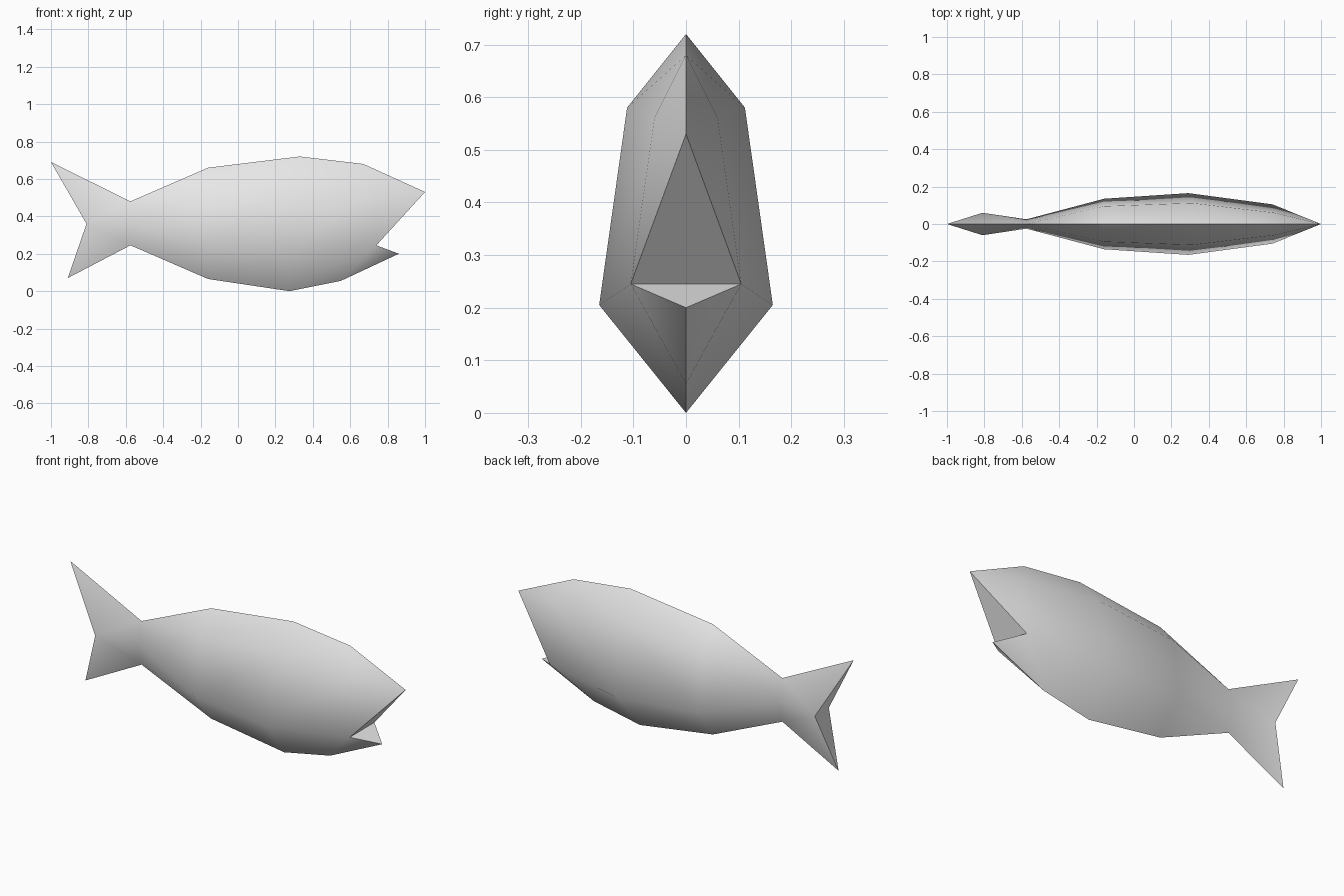
import bpy
import bmesh
import math

if "Cube" in bpy.data.objects:
    bpy.data.objects.remove(bpy.data.objects["Cube"], do_unlink=True)

# One plain grey material
grey = bpy.data.materials.new("plain_grey")
grey.use_nodes = True
colour = (0.8, 0.8, 0.8, 1)
grey.diffuse_color = colour
grey.node_tree.nodes["Principled BSDF"].inputs["Base Color"].default_value = colour

# Named landmarks of one half: x, half width, z
POINTS = {
    # back line, nose to tail
    "nose": (1, 0, 0.53),
    "crown": (0.67, 0, 0.68),
    "back_front": (0.33, 0, 0.72),
    "back_rear": (-0.16, 0, 0.66),
    "stalk_top": (-0.575, 0, 0.48),
    "tail_top": (-1, 0, 0.69),
    # shoulder ridge
    "cheek": (0.75, 0.06, 0.56),
    "shoulder_front": (0.31, 0.112, 0.58),
    "shoulder_rear": (-0.16, 0.095, 0.545),
    # flank ridge
    "mouth_side": (0.74, 0.105, 0.245),
    "flank_front": (0.29, 0.165, 0.205),
    "flank_rear": (-0.16, 0.135, 0.235),
    "stalk_side": (-0.575, 0.025, 0.36),
    "notch_side": (-0.81, 0.06, 0.36),
    # belly line, jaw to tail
    "jaw": (0.86, 0, 0.2),
    "throat": (0.55, 0, 0.055),
    "belly_front": (0.275, 0, 0),
    "belly_rear": (-0.16, 0, 0.065),
    "stalk_bottom": (-0.575, 0, 0.245),
    "tail_bottom": (-0.91, 0, 0.07),
    # centre of the mouth and of the tail notch
    "mouth_mid": (0.74, 0, 0.245),
    "notch_mid": (-0.81, 0, 0.36),
}

FACES = [
    # head and mouth
    "nose crown cheek",
    "nose cheek mouth_side",
    "nose mouth_side mouth_mid",
    "jaw mouth_mid mouth_side",
    "jaw mouth_side throat",
    "crown back_front shoulder_front cheek",
    "cheek shoulder_front flank_front mouth_side",
    "mouth_side flank_front belly_front throat",
    # trunk
    "back_front back_rear shoulder_rear shoulder_front",
    "shoulder_front shoulder_rear flank_rear flank_front",
    "flank_front flank_rear belly_rear belly_front",
    "back_rear stalk_top shoulder_rear",
    "shoulder_rear stalk_top stalk_side flank_rear",
    "flank_rear stalk_side stalk_bottom belly_rear",
    # tail fin
    "stalk_top tail_top notch_side",
    "stalk_top notch_side stalk_side",
    "stalk_side notch_side stalk_bottom",
    "stalk_bottom notch_side tail_bottom",
    "tail_top notch_mid notch_side",
    "tail_bottom notch_side notch_mid",
]

# Build both halves, sharing the centre line
bm = bmesh.new()
for side in (1, -1):
    verts = {n: bm.verts.new((x, side * y, z)) for n, (x, y, z) in POINTS.items()}
    for face in FACES:
        bm.faces.new([verts[n] for n in face.split()])
bmesh.ops.remove_doubles(bm, verts=bm.verts, dist=0.001)
bmesh.ops.recalc_face_normals(bm, faces=bm.faces)

mesh = bpy.data.meshes.new("fish_body")
bm.to_mesh(mesh)
bm.free()
mesh.materials.append(grey)
fish = bpy.data.objects.new("fish_body", mesh)
bpy.context.collection.objects.link(fish)

# Smooth skin with crisp keels
bpy.ops.object.select_all(action="DESELECT")
fish.select_set(True)
bpy.context.view_layer.objects.active = fish
bpy.ops.object.shade_smooth_by_angle(angle=math.radians(70))
